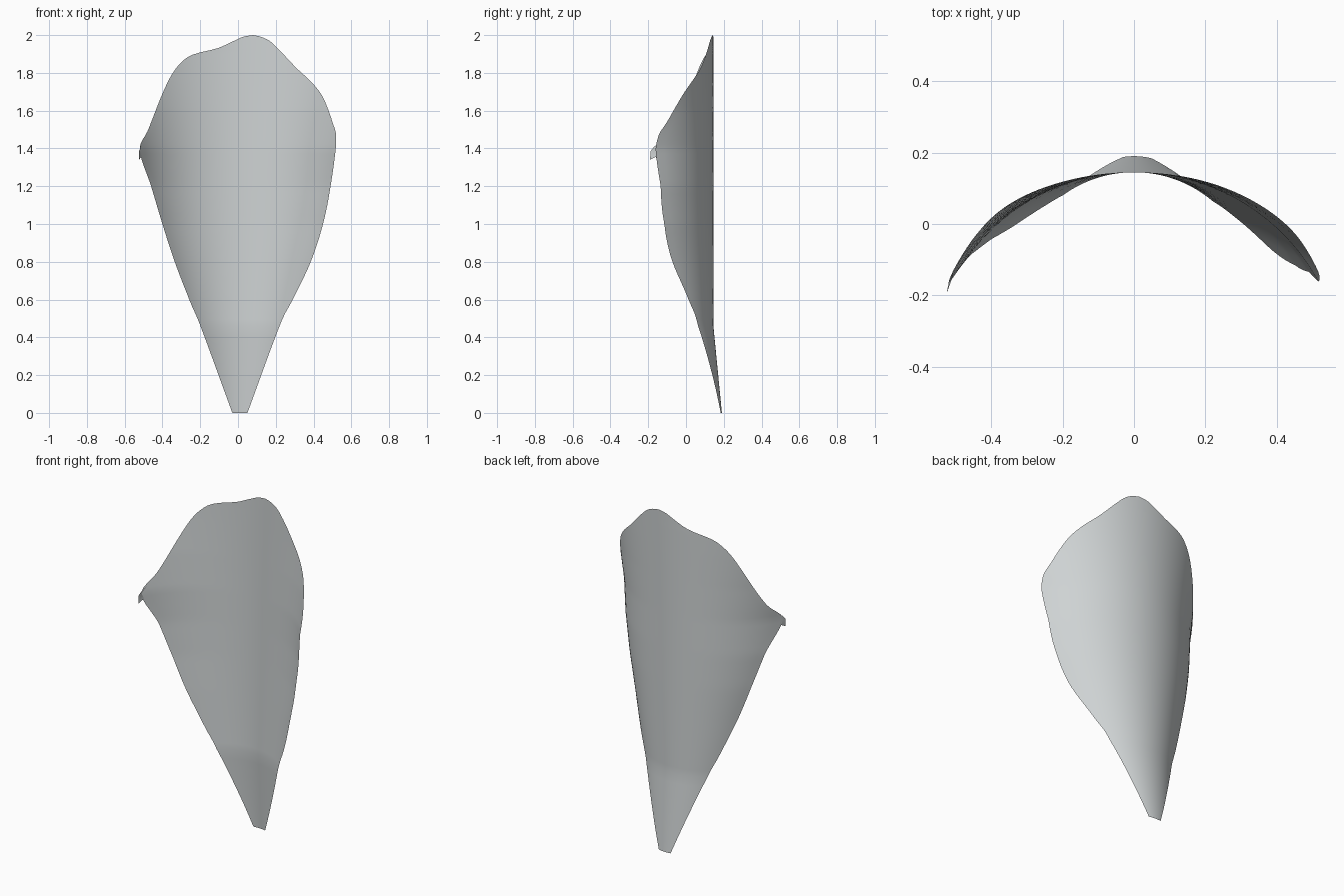
import bpy, bmesh, math
from mathutils import Vector

cube = bpy.data.objects.get("Cube")
if cube:
    bpy.data.objects.remove(cube, do_unlink=True)

# One pale grey material
grey = bpy.data.materials.new("pale_grey")
grey.use_nodes = True
COLOUR = (0.62, 0.65, 0.655, 1)
grey.diffuse_color = COLOUR
grey.node_tree.nodes["Principled BSDF"].inputs["Base Color"].default_value = COLOUR

# Outline control points (x, z), from the narrow foot up to the crown
RIGHT_EDGE = [(-.03, 0), (-.195, .45), (-.25, .58), (-.335, .8), (-.4, 1), (-.46, 1.2),
              (-.52, 1.39), (-.475, 1.5), (-.4, 1.69), (-.345, 1.8), (-.29, 1.865),
              (-.23, 1.9), (-.11, 1.93), (-.02, 1.97), (.03, 1.992), (.08, 2)]
LEFT_EDGE = [(.05, 0), (.22, .46), (.29, .6), (.385, .8), (.45, 1), (.49, 1.2),
             (.52, 1.44), (.5, 1.54), (.45, 1.67), (.39, 1.75), (.31, 1.825),
             (.22, 1.92), (.17, 1.967), (.125, 1.99), (.08, 2)]
# Radius of the cupped cross-section by height
RADIUS = [(.2, 0), (.34, .46), (.45, .8), (.52, 1), (.57, 1.2), (.59, 1.4),
          (.65, 1.6), (.73, 1.8), (.8, 2)]


def smooth(points, steps=12):
    """Catmull-Rom curve through the points."""
    p = [Vector(q) for q in points]
    p = [2 * p[0] - p[1]] + p + [2 * p[-1] - p[-2]]
    out = []
    for a, b, c, d in zip(p, p[1:], p[2:], p[3:]):
        for i in range(steps):
            t = i / steps
            out.append(b + (c - a) * t / 2 + (2 * a - 5 * b + 4 * c - d) * t * t / 2
                       + (3 * b - a - 3 * c + d) * t ** 3 / 2)
    return out + [p[-2]]


def at_height(curve, z):
    for a, b in zip(curve, curve[1:]):
        if z <= b[1]:
            t = (z - a[1]) / max(b[1] - a[1], 1e-6)
            return a[0] + (b[0] - a[0]) * min(max(t, 0), 1)
    return curve[-1][0]


def sheet_point(x, z):
    """Point on the cupped sheet, whose foot leans back."""
    r = at_height(RADIUS, z)
    spine = .145 + .045 * max(0, 1 - z / .46)
    return Vector((x, spine - r + math.sqrt(max(r * r - x * x, 0)), z))


def make_sheet(name, rows):
    bm = bmesh.new()
    grid = [[bm.verts.new(co) for co in row] for row in rows]
    for low, high in zip(grid, grid[1:]):
        for i in range(len(low) - 1):
            bm.faces.new((low[i], low[i + 1], high[i + 1], high[i]))
    bmesh.ops.remove_doubles(bm, verts=bm.verts, dist=1e-5)
    mesh = bpy.data.meshes.new(name)
    bm.to_mesh(mesh)
    bm.free()
    mesh.materials.append(grey)
    mesh.shade_smooth()
    obj = bpy.data.objects.new(name, mesh)
    bpy.context.collection.objects.link(obj)
    return obj


# Petal: rows spaced closer together towards the crown
right, left = smooth(RIGHT_EDGE), smooth(LEFT_EDGE)
heights = [.46 * i / 8 for i in range(8)]
heights += [2 - 1.54 * (1 - i / 70) ** 1.6 for i in range(71)]
COLUMNS = 36
rows = []
for z in heights:
    a, b = at_height(right, z), at_height(left, z)
    rows.append([sheet_point(a + (b - a) * i / COLUMNS, z) for i in range(COLUMNS + 1)])
make_sheet("petal", rows)

# Small curled lip at the right-hand corner
tip = [sheet_point(-.505, 1.43), sheet_point(-.519, 1.39), sheet_point(-.51, 1.36)]
fold = [Vector((-.515, -.168, 1.41)), Vector((-.524, -.188, 1.385)), Vector((-.523, -.19, 1.34))]
make_sheet("curled_tip", [tip, fold])
